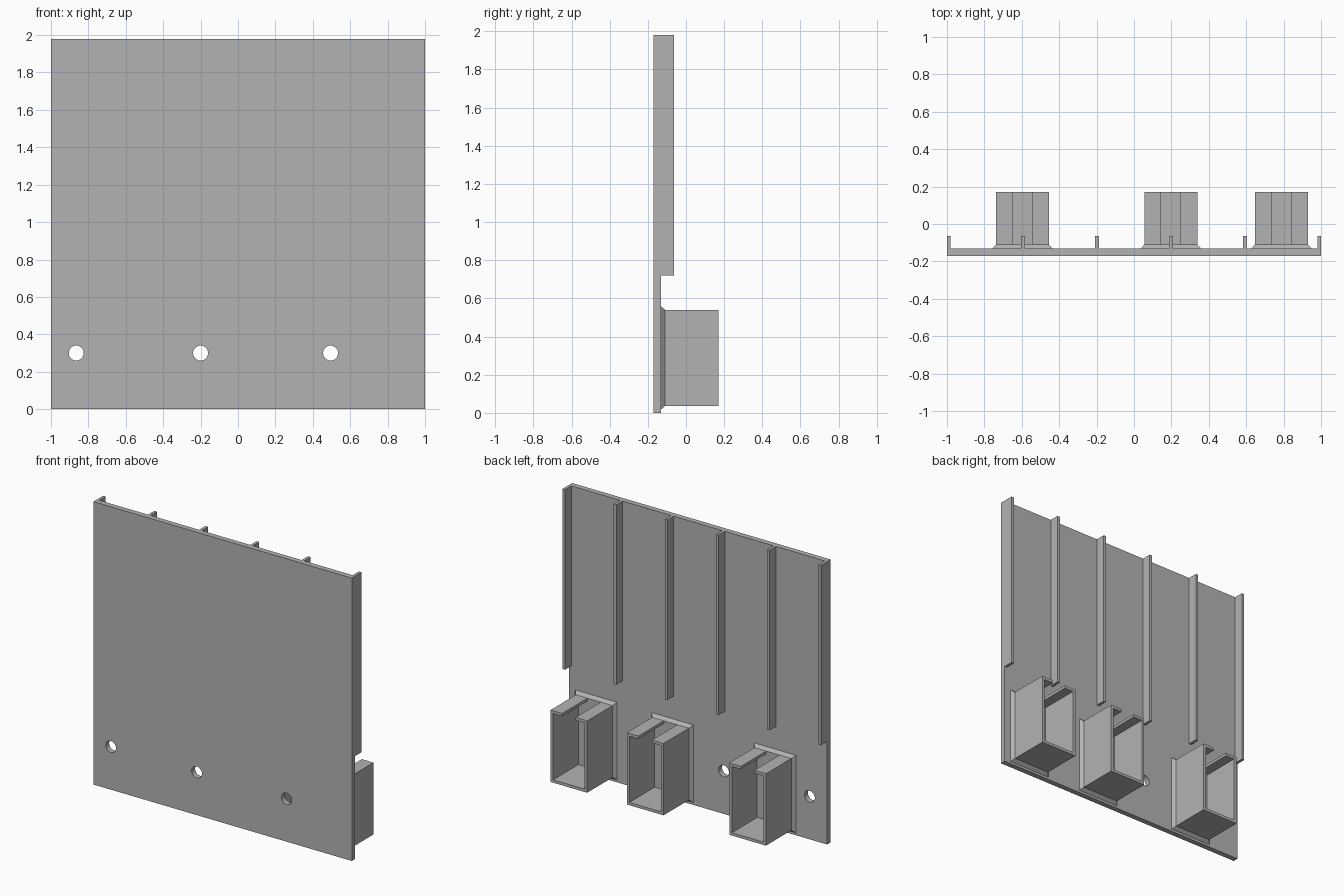
import bpy, bmesh
from math import radians

cube = bpy.data.objects.get("Cube")
if cube:
    bpy.data.objects.remove(cube, do_unlink=True)

grey = bpy.data.materials.new("plain_grey")
grey.use_nodes = True
grey.diffuse_color = (0.45, 0.45, 0.45, 1)
grey.node_tree.nodes["Principled BSDF"].inputs["Base Color"].default_value = grey.diffuse_color

PLATE_FRONT, PLATE_BACK, HEIGHT = -0.17, -0.132, 1.98


def loft(name, front, back, y0, y1):
    """Solid between two matching x, z outlines lying at y0 and y1."""
    bm = bmesh.new()
    a = [bm.verts.new((x, y0, z)) for x, z in front]
    b = [bm.verts.new((x, y1, z)) for x, z in back]
    bm.faces.new(a)
    bm.faces.new(b[::-1])
    for i in range(len(a)):
        j = (i + 1) % len(a)
        bm.faces.new((a[j], a[i], b[i], b[j]))
    bmesh.ops.recalc_face_normals(bm, faces=bm.faces)
    mesh = bpy.data.meshes.new(name)
    bm.to_mesh(mesh)
    bm.free()
    mesh.materials.append(grey)
    obj = bpy.data.objects.new(name, mesh)
    bpy.context.collection.objects.link(obj)
    return obj


def rect(x0, x1, z0, z1):
    return [(x0, z0), (x1, z0), (x1, z1), (x0, z1)]


# Flat panel with three round through holes
outline = rect(-1, 1, 0, HEIGHT)
panel = loft("panel", outline, outline, PLATE_FRONT, PLATE_BACK)
for x in (-0.865, -0.2, 0.495):
    bpy.ops.mesh.primitive_cylinder_add(vertices=32, radius=0.04, depth=0.3,
                                        location=(x, -0.15, 0.3),
                                        rotation=(radians(90), 0, 0))
    cutter = bpy.context.object
    cutter.name = "hole_cutter"
    cutter.hide_render = True
    cutter.hide_set(True)
    cut = panel.modifiers.new("hole", "BOOLEAN")
    cut.operation = "DIFFERENCE"
    cut.solver = "EXACT"
    cut.object = cutter

# Apply the cuts and drop the cutters
mesh = bpy.data.meshes.new_from_object(
    panel.evaluated_get(bpy.context.evaluated_depsgraph_get()))
panel.modifiers.clear()
panel.data = mesh
for obj in [o for o in bpy.data.objects if o.name.startswith("hole_cutter")]:
    bpy.data.objects.remove(obj, do_unlink=True)

# Upright stiffening ribs on the back
for i in range(6):
    x = -0.99 + i * 0.396
    strip = rect(x - 0.01, x + 0.01, 0.72, HEIGHT)
    loft("rib", strip, strip, PLATE_BACK, -0.063)

# Open sockets: slotted box walls on a bevelled foot
HALF, SLOT, WALL, LOW, HIGH, FLARE = 0.142, 0.052, 0.02, 0.037, 0.54, 0.02
for x in (-0.596, 0.197, 0.788):
    wide = rect(x - HALF - FLARE, x + HALF + FLARE, LOW - FLARE, HIGH + FLARE)
    narrow = rect(x - HALF, x + HALF, LOW, HIGH)
    loft("socket_foot", wide, narrow, PLATE_BACK, -0.11)
    inner = HALF - WALL
    side = [(SLOT, HIGH), (HALF, HIGH), (HALF, LOW)]
    inside = [(inner, LOW + WALL), (inner, HIGH - WALL), (SLOT, HIGH - WALL)]
    profile = ([(x + u, z) for u, z in side]
               + [(x - u, z) for u, z in side[::-1]]
               + [(x - u, z) for u, z in inside[::-1]]
               + [(x + u, z) for u, z in inside])
    loft("socket_walls", profile, profile, -0.11, 0.17)
